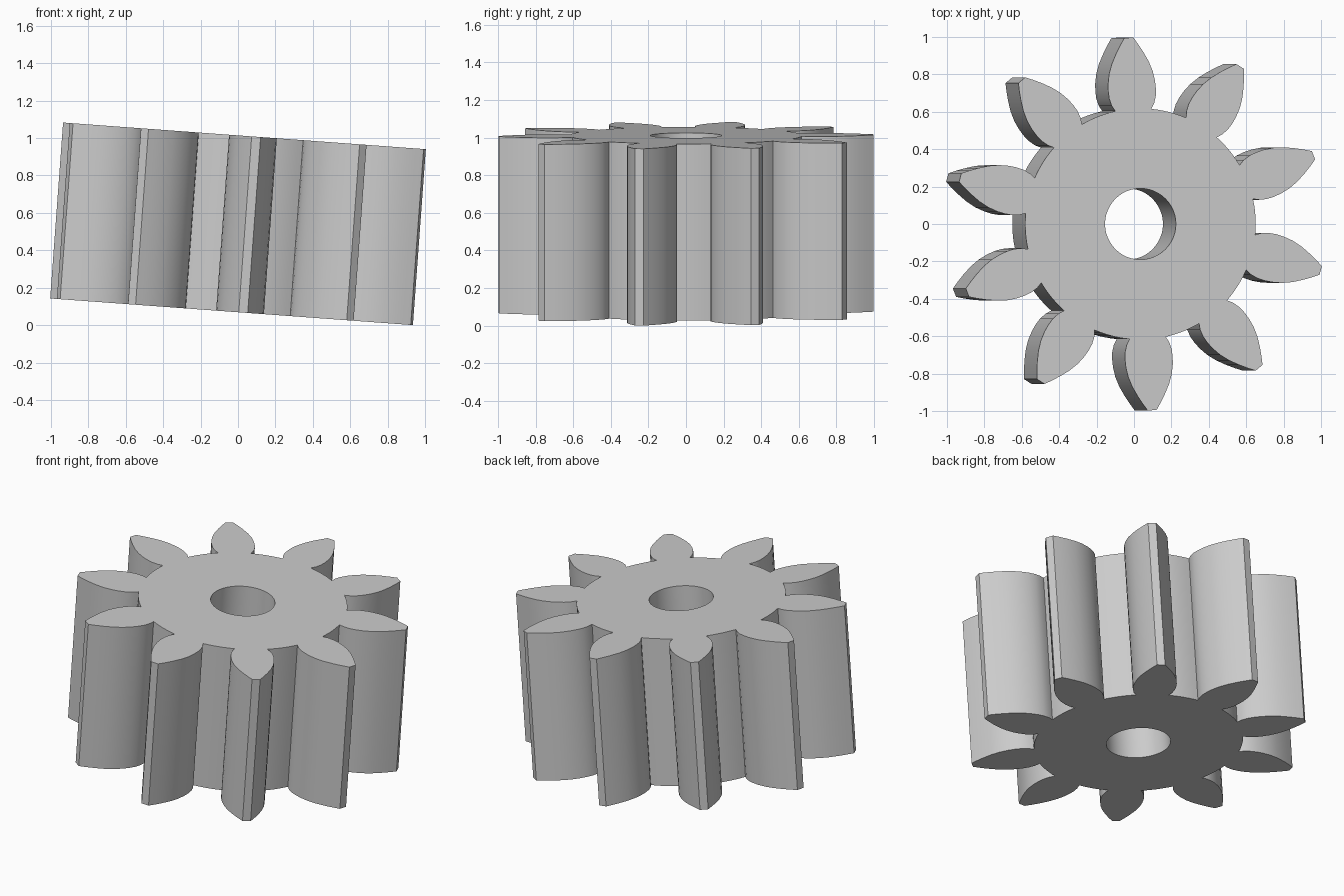
import bpy, bmesh
from math import asin, cos, sin, pi, radians

cube = bpy.data.objects.get("Cube")
if cube:
    bpy.data.objects.remove(cube, do_unlink=True)

TEETH, HEIGHT, TILT = 10, 0.943, radians(4.2)
ROOT, BORE = 0.618, 0.19
FIRST_TOOTH = radians(21.6)

# Tooth flank from root to tip: (radius, half width)
FLANK = [(ROOT, 0.097), (0.65, 0.114), (0.69, 0.125), (0.73, 0.128), (0.77, 0.126),
         (0.82, 0.117), (0.87, 0.099), (0.92, 0.073), (0.96, 0.049), (0.998, 0.024)]


def polar(r, a):
    return (r * cos(a), r * sin(a), 0)


def gear_outline():
    """Points of every tooth, joined by arcs along the root circle."""
    pts = []
    step = 2 * pi / TEETH
    half = asin(FLANK[0][1] / ROOT)
    for i in range(TEETH):
        mid = FIRST_TOOTH + i * step
        pts += [polar(r, mid - asin(w / r)) for r, w in FLANK]
        pts += [polar(r, mid + asin(w / r)) for r, w in reversed(FLANK)]
        gap = step - 2 * half
        pts += [polar(ROOT, mid + half + gap * k / 6) for k in range(1, 6)]
    return pts


def add_loop(bm, pts):
    verts = [bm.verts.new(p) for p in pts]
    return [bm.edges.new((v, verts[i - 1])) for i, v in enumerate(verts)]


# Gear face with its bore, extruded to full thickness
bm = bmesh.new()
edges = add_loop(bm, gear_outline())
edges += add_loop(bm, [polar(BORE, 2 * pi * k / 48) for k in range(48)])
bmesh.ops.triangle_fill(bm, use_beauty=True, use_dissolve=False, edges=edges)
result = bmesh.ops.extrude_face_region(bm, geom=bm.faces[:])
top = [g for g in result["geom"] if isinstance(g, bmesh.types.BMVert)]
bmesh.ops.translate(bm, verts=top, vec=(0, 0, HEIGHT))
bmesh.ops.translate(bm, verts=bm.verts[:], vec=(0, 0, -HEIGHT / 2))
bmesh.ops.recalc_face_normals(bm, faces=bm.faces[:])
mesh = bpy.data.meshes.new("pinion_gear")
bm.to_mesh(mesh)
bm.free()

gear = bpy.data.objects.new("pinion_gear", mesh)
bpy.context.collection.objects.link(gear)

# Plain grey finish
grey = bpy.data.materials.new("plain_grey")
grey.use_nodes = True
grey.diffuse_color = (0.6, 0.6, 0.6, 1)
grey.node_tree.nodes["Principled BSDF"].inputs["Base Color"].default_value = (0.6, 0.6, 0.6, 1)
mesh.materials.append(grey)

# Lean the axis toward +x and rest the lowest tooth on the ground
gear.rotation_euler = (0, TILT, 0)
bpy.context.view_layer.update()
gear.location.z = -min((gear.matrix_world @ v.co).z for v in mesh.vertices)

bpy.ops.object.select_all(action='DESELECT')
gear.select_set(True)
bpy.context.view_layer.objects.active = gear
bpy.ops.object.shade_smooth_by_angle(angle=radians(30))
